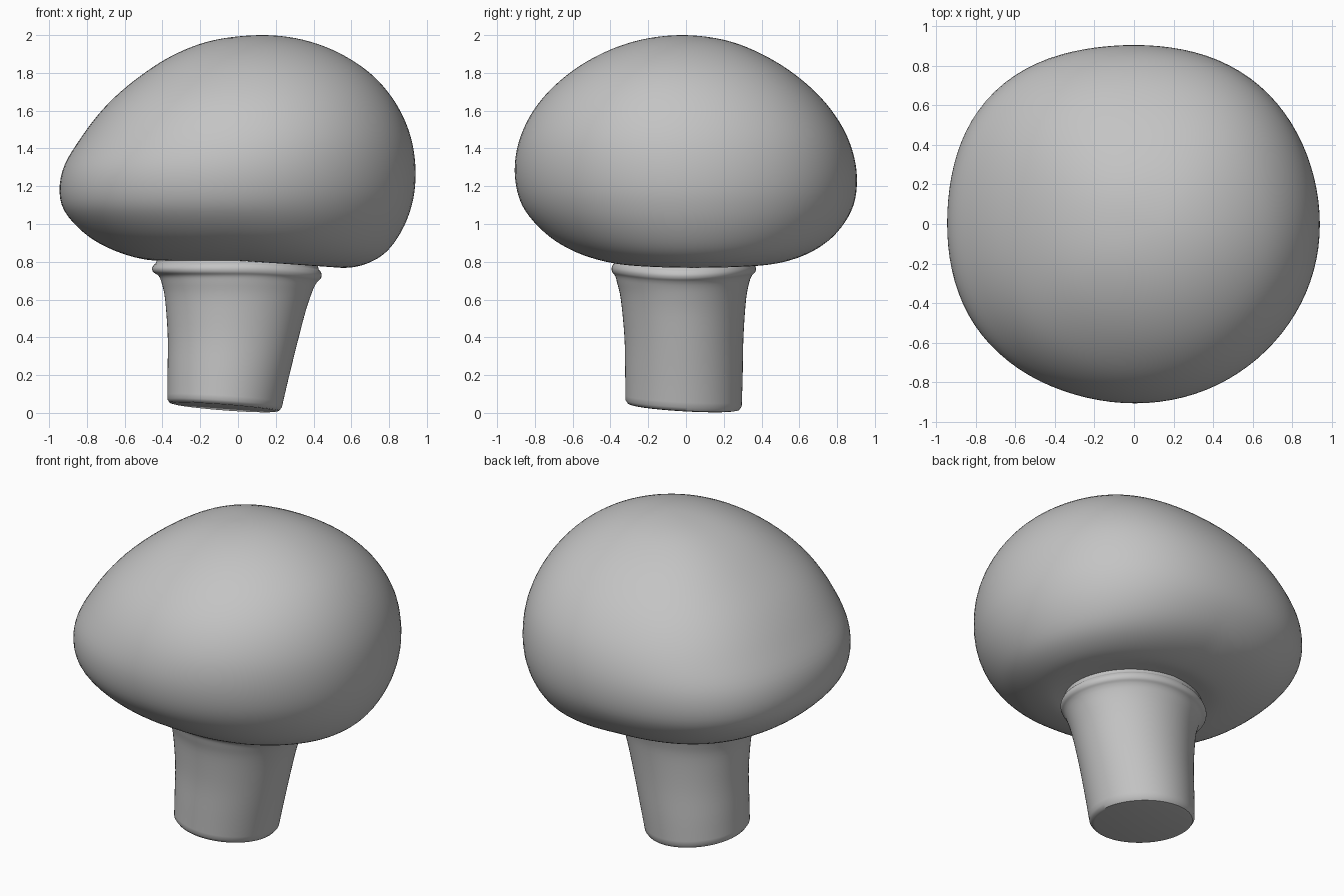
import bpy, bmesh, math

cube = bpy.data.objects.get("Cube")
if cube:
    bpy.data.objects.remove(cube)

GREY = (0.55, 0.55, 0.55, 1)
grey = bpy.data.materials.new("plain grey")
grey.use_nodes = True
grey.diffuse_color = GREY
grey.node_tree.nodes["Principled BSDF"].inputs["Base Color"].default_value = GREY

SIDES = 96


def smooth_rows(rows, before, steps):
    """Pass a smooth curve through the section rows."""
    pts = [before] + rows + [rows[-1]]
    out = []
    for a, b, c, d in zip(pts, pts[1:], pts[2:], pts[3:]):
        for s in range(steps):
            t = s / steps
            out.append([0.5 * (2 * q + (r - p) * t + (2 * p - 5 * q + 4 * r - w) * t * t
                               + (3 * q - p - 3 * r + w) * t ** 3)
                        for p, q, r, w in zip(a, b, c, d)])
    return out + [list(rows[-1])]


def loft(name, rows, swell, lift):
    """Skin oval sections given as (z, x min, x max, y min, y max)."""
    bm = bmesh.new()
    rings = []
    for z, x0, x1, y0, y1 in rows:
        ring = []
        for i in range(SIDES):
            a = math.tau * i / SIDES
            r = swell(a) / 2
            x = (x0 + x1) / 2 + (x1 - x0) * r * math.cos(a)
            y = (y0 + y1) / 2 + (y1 - y0) * r * math.sin(a)
            ring.append(bm.verts.new((x, y, z + lift(x, y, z))))
        rings.append(ring)
    for low, high in zip(rings, rings[1:]):
        for i in range(SIDES):
            j = (i + 1) % SIDES
            bm.faces.new((low[i], low[j], high[j], high[i]))
    bmesh.ops.remove_doubles(bm, verts=bm.verts, dist=0.0002)
    bmesh.ops.holes_fill(bm, edges=[e for e in bm.edges if e.is_boundary], sides=0)
    bmesh.ops.recalc_face_normals(bm, faces=bm.faces)
    mesh = bpy.data.meshes.new(name)
    bm.to_mesh(mesh)
    bm.free()
    obj = bpy.data.objects.new(name, mesh)
    bpy.context.collection.objects.link(obj)
    mesh.materials.append(grey)
    bpy.ops.object.select_all(action='DESELECT')
    obj.select_set(True)
    bpy.context.view_layer.objects.active = obj
    bpy.ops.object.shade_smooth_by_angle(angle=math.radians(40))


# Lopsided cap, from the crown down and in under the brim
cap_rows = [
    (2.0, .13, .13, -.02, -.02),
    (1.975, -.12, .345, -.24, .20),
    (1.903, -.325, .54, -.445, .395),
    (1.789, -.51, .71, -.63, .58),
    (1.64, -.685, .835, -.78, .74),
    (1.466, -.825, .913, -.875, .852),
    (1.28, -.93, .94, -.907, .903),
    (1.10, -.933, .92, -.868, .887),
    (.95, -.82, .845, -.75, .80),
    (.85, -.66, .74, -.595, .67),
    (.795, -.47, .58, -.41, .50),
    (.805, -.30, .38, -.30, .34),
    (.84, 0, 0, 0, 0),
]


def cap_swell(a):
    """Fuller on the diagonals, most of all at the back right."""
    return 1 + math.sin(2 * a) ** 2 * (.025 + .025 * math.cos(a - .75 * math.pi))


def brim_lift(x, y, z):
    return max(0, min(1, (1.1 - z) / .3)) * (.014 - .07 * max(x, 0))


z, x0, x1, y0, y1 = cap_rows[1]
loft("cap", smooth_rows(cap_rows, (z, x1, x0, y1, y0), 5), cap_swell, brim_lift)


# Flaring stem with a slanted foot and a rolled collar under the cap
def stem_lift(x, y, z):
    foot = max(0, 1 - z / .5) * (-.08 * (x + .07) - .06 * y)
    collar = max(0, min(1, (z - .55) / .15)) * -.18 * max(x, 0) ** 2
    return foot + collar


foot_rows = [
    (.028, -.345, .20, -.29, .265),
    (.032, -.362, .217, -.307, .282),
]
stem_rows = [
    (.05, -.374, .232, -.32, .295),
    (.2, -.373, .268, -.322, .30),
    (.4, -.372, .32, -.326, .304),
    (.6, -.386, .375, -.345, .318),
    (.69, -.405, .402, -.365, .335),
    (.725, -.42, .42, -.375, .348),
    (.745, -.448, .437, -.39, .366),
    (.765, -.455, .443, -.394, .37),
    (.785, -.444, .436, -.387, .364),
    (.80, -.432, .425, -.375, .355),
    (.86, -.43, .42, -.37, .35),
]
loft("stem", foot_rows + smooth_rows(stem_rows, stem_rows[0], 4), lambda a: 1, stem_lift)
